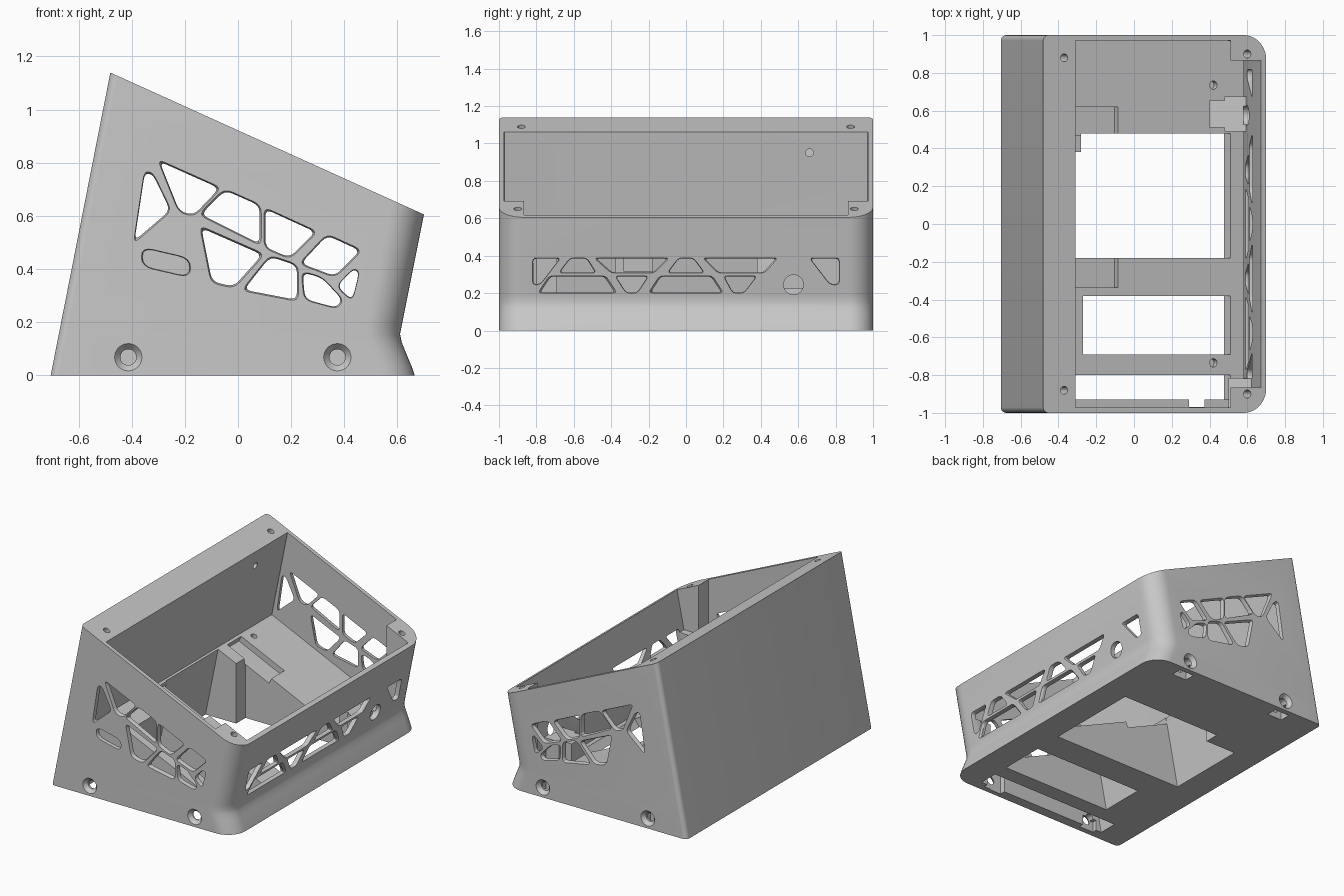
import bpy, bmesh, math
from mathutils import Matrix, Vector

if "Cube" in bpy.data.objects:
    bpy.data.objects.remove(bpy.data.objects["Cube"])

TILT = math.atan(0.4525)                       # slope of rim and floor
UP = Vector((math.sin(TILT), 0, math.cos(TILT)))

def rim_z(x):
    return 0.922 - 0.4525 * x

def floor_z(x):
    return 0.28 - 0.4525 * x

def loft(name, rings, clip=None):
    """Closed solid through a list of rings, optionally sliced by a plane."""
    bm = bmesh.new()
    rows = [[bm.verts.new(p) for p in ring] for ring in rings]
    n = len(rows[0])
    for a, b in zip(rows, rows[1:]):
        for i in range(n):
            j = (i + 1) % n
            bm.faces.new((a[i], a[j], b[j], b[i]))
    bm.faces.new(rows[0])
    bm.faces.new(rows[-1])
    if clip:
        geom = bm.verts[:] + bm.edges[:] + bm.faces[:]
        bmesh.ops.bisect_plane(bm, geom=geom, plane_co=clip[0], plane_no=clip[1], clear_outer=True)
        bmesh.ops.holes_fill(bm, edges=[e for e in bm.edges if e.is_boundary], sides=0)
    bmesh.ops.recalc_face_normals(bm, faces=bm.faces[:])
    mesh = bpy.data.meshes.new(name)
    bm.to_mesh(mesh)
    bm.free()
    obj = bpy.data.objects.new(name, mesh)
    bpy.context.collection.objects.link(obj)
    return obj

def cut(target, cutter):
    """Subtract the cutter and discard it."""
    cutter.hide_render = True
    mod = target.modifiers.new("cut", "BOOLEAN")
    mod.operation, mod.solver, mod.object = "DIFFERENCE", "EXACT", cutter
    graph = bpy.context.evaluated_depsgraph_get()
    mesh = bpy.data.meshes.new_from_object(target.evaluated_get(graph))
    target.modifiers.clear()
    target.data = mesh
    bpy.data.objects.remove(cutter)

def plan(z, x0, x1, half, r_back, r_front, steps=10):
    """Rounded rectangle at height z."""
    pts = []
    for cx, sy, r, start in ((x1, 1, r_front, 0), (x0, 1, r_back, 90),
                             (x0, -1, r_back, 180), (x1, -1, r_front, 270)):
        ox = cx - r if cx == x1 else cx + r
        for i in range(steps + 1):
            a = math.radians(start + 90 * i / steps)
            pts.append((ox + r * math.cos(a), sy * (half - r) + r * math.sin(a), z))
    return pts

def rounded(poly, r, steps=4):
    """Polygon with softened corners."""
    out = []
    pts = [Vector(p) for p in poly]
    for i, p in enumerate(pts):
        ends = []
        for q in (pts[i - 1], pts[(i + 1) % len(pts)]):
            d = q - p
            ends.append(p + d.normalized() * min(r, d.length * 0.45))
        for k in range(steps + 1):
            t = k / steps
            out.append(ends[0] * (1 - t) ** 2 + p * 2 * t * (1 - t) + ends[1] * t * t)
    return out

def grown(pts, s):
    c = sum(pts, Vector((0, 0))) / len(pts)
    return [c + (p - c) * s for p in pts]

def prism_y(poly, y0, y1):
    return loft("cutter", [[(x, y, z) for x, z in poly] for y in (y0, y1)])

def box(x0, x1, y0, y1, z0, z1):
    return prism_y([(x0, z0), (x1, z0), (x1, z1), (x0, z1)], y0, y1)

def tilted_box(x, z, length, y0, y1, low, high):
    """Box lined up with the slope, starting at x, z."""
    obj = box(0, length, y0, y1, low, high)
    obj.data.transform(Matrix.Translation((x, 0, z)) @ Matrix.Rotation(TILT, 4, "Y"))
    return obj

def rod(centre, axis, r, length, r_end=None, n=24):
    """Cylinder or cone whose end radius lies along the axis."""
    rot = Vector(axis).to_track_quat("Z", "Y").to_matrix().to_4x4()
    rings = [[(q * math.cos(2 * math.pi * i / n), q * math.sin(2 * math.pi * i / n), h)
              for i in range(n)] for q, h in ((r, -length / 2), (r_end or r, length / 2))]
    obj = loft("cutter", rings)
    obj.data.transform(Matrix.Translation(centre) @ rot)
    return obj

# Outer body with a flared foot, sliced by the sloping rim
levels = [(0, 0.665), (0.03, 0.655), (0.09, 0.63), (0.125, 0.616), (0.155, 0.61),
          (0.19, 0.617), (1.25, 0.829)]
housing = loft("housing", [plan(z, -0.705 + 0.197 * z, x, 1, 0.03, 0.13) for z, x in levels],
               clip=((0, 0, rim_z(0)), UP))

# Cavity above the sloping floor
cavity = loft("cavity", [plan(z, -0.522 + 0.2 * z, x, 0.972, 0.004, 0.1)
                         for z, x in ((-0.2, 0.58), (0.155, 0.58), (1.3, 0.809))],
              clip=((0, 0, floor_z(0)), -UP))
# Corner screw posts, a thicker post base and a stepped socket rest stay solid
for x, y0, y1, top in ((0.51, 0.865, 1.1, 1.5), (0.51, -1.1, -0.865, 1.5),
                       (0.5, -1.1, -0.815, 0.36),
                       (0.4, 0.51, 0.655, 0.225), (0.48, 0.49, 0.675, 0.225)):
    cut(cavity, box(x, 1.0, y0, y1, -0.4, top))
cut(housing, cavity)

# Openings through the wedge floor
def floor_window(y0, y1, low=-0.53, high=-0.388):
    cut(housing, prism_y([(low, -0.1), (0.4, -0.1), (0.551, 0.1), (0.5, 0.25),
                          (high, 0.6)], y0, y1))

floor_window(-0.18, 0.38)
floor_window(0.37, 0.48, -0.28, -0.28)
floor_window(-0.69, -0.38, -0.37, -0.23)
floor_window(-0.93, -0.80)

# Shallow recesses in the floor
for y0, y1 in ((0.47, 0.62), (-0.335, -0.17)):
    cut(housing, tilted_box(-0.41, floor_z(-0.41), 0.356, y0, y1, -0.04, 0.03))

# Screw holes in rim, floor and inner wall
for s in (-1, 1):
    for x, y in ((-0.37, 0.88), (0.6, 0.9)):
        cut(housing, rod((x, s * y, rim_z(x)), UP, 0.021, 0.3))
    cut(housing, rod((0.42, s * 0.735, floor_z(0.42)), UP, 0.022, 0.08))
cut(housing, rod((-0.37, 0.7, floor_z(-0.37)), UP, 0.02, 0.1))
cut(housing, rod((-0.33, 0.66, 0.95), (1, 0, 0), 0.021, 0.14))

# Countersunk base screws with nut pockets underneath
for s in (-1, 1):
    for x in (-0.413, 0.374):
        cut(housing, rod((x, s, 0.068), (0, s, 0), 0.03, 0.05, 0.073))
        cut(housing, rod((x, s * 0.95, 0.068), (0, 1, 0), 0.03, 0.16))
        y0, y1 = sorted((s * 0.89, s * 0.962))
        cut(housing, box(x - 0.055, x + 0.055, y0, y1, -0.05, 0.072))
# Slot through the narrow shelf beside the front nut pocket
cut(housing, box(0.29, 0.372, -0.968, -0.9, -0.05, 0.25))

# Vent lattice through both side walls, with softened rims
side_vents = [
    [(-.352, .765), (-.32, .76), (-.252, .62), (-.392, .5)],
    [(-.3, .81), (-.065, .705), (-.165, .6), (-.222, .615)],
    [(-.05, .7), (.085, .64), (.085, .49), (-.145, .605)],
    [(.1, .63), (.297, .54), (.195, .44), (.1, .48)],
    [(.335, .53), (.465, .47), (.365, .37), (.232, .42)],
    [(-.142, .56), (.097, .455), (-.015, .33), (-.1, .35)],
    [(.12, .45), (.225, .415), (.225, .28), (.017, .32)],
    [(.24, .39), (.315, .37), (.395, .285), (.372, .252), (.25, .285)],
    [(.435, .402), (.457, .388), (.43, .28), (.37, .335)]]

def vent(poly, stations, r):
    pts = rounded(poly, r)
    cut(housing, loft("cutter", [[(p.x, y, p.y) for p in grown(pts, s)] for y, s in stations]))

for poly in side_vents:
    vent(poly, ((-1.01, 1.08), (-0.985, 0.96), (0.985, 0.96), (1.01, 1.08)), 0.03)
# Blind slot in the front wall only
vent([(-.362, .482), (-.18, .44), (-.18, .368), (-.362, .41)],
     ((-1.01, 1.06), (-0.99, 0.97), (-0.977, 0.97)), 0.045)

# Vent lattice in the low wall: (top start, top end, bottom end, bottom start)
upper = [(-.62, -.53, -.48, -.68), (-.49, -.09, -.17, -.4), (-.04, .04, .1, -.1),
         (.09, .49, .42, .17)]
lower = [(-.73, -.43, -.37, -.79), (-.38, -.2, -.26, -.32), (-.14, .14, .2, -.2),
         (.2, .38, .31, .25)]
ends = [(-.82, -.67, -.78, -.82), (.66, .82, .82, .77)]
for row, top, bottom in ((upper, .388, .308), (lower, .292, .2), (ends, .388, .245)):
    for a, b, c, d in row:
        pts = rounded([(a, top), (b, top), (c, bottom), (d, bottom)], 0.022)
        cut(housing, loft("cutter", [[(0.579 + 0.2 * p.y + depth, p.x, p.y)
                                      for p in grown(pts, s)]
                                     for depth, s in ((-0.07, 0.95), (-0.012, 0.95), (0.01, 1.06))]))
cut(housing, rod((0.67, 0.575, 0.245), (1, 0, 0), 0.053, 0.18))

# Single grey plastic
grey = bpy.data.materials.new("grey plastic")
grey.use_nodes = True
colour = (0.58, 0.58, 0.58, 1)
grey.diffuse_color = colour
grey.node_tree.nodes["Principled BSDF"].inputs["Base Color"].default_value = colour
housing.data.materials.clear()
housing.data.materials.append(grey)
for face in housing.data.polygons:
    face.material_index = 0

bpy.ops.object.select_all(action="DESELECT")
housing.select_set(True)
bpy.context.view_layer.objects.active = housing
bpy.ops.object.shade_smooth_by_angle(angle=math.radians(30))
